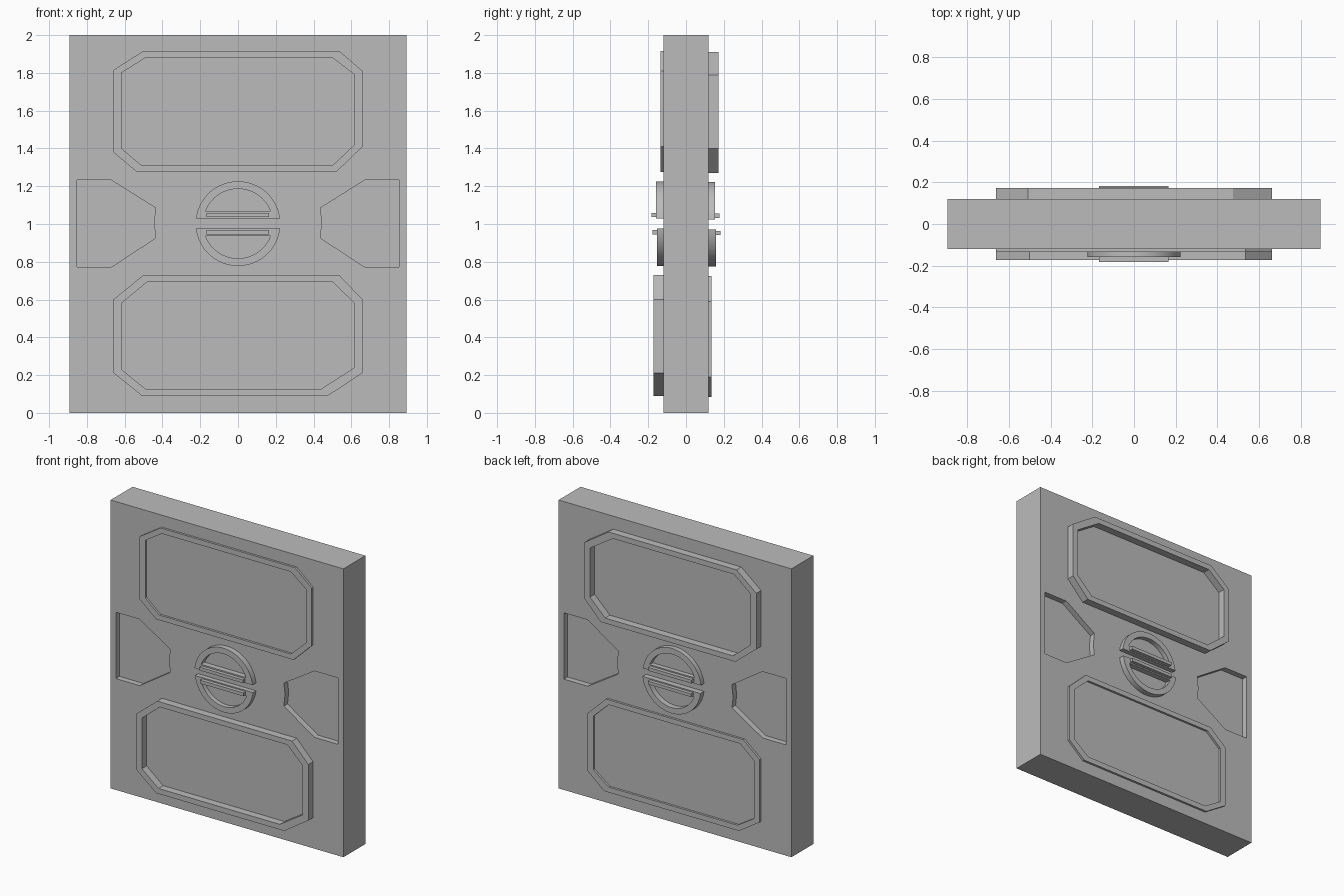
import bpy, bmesh, math

if "Cube" in bpy.data.objects:
    bpy.data.objects.remove(bpy.data.objects["Cube"])

HALF_T = 0.12          # half thickness of the slab
HALF_W = 0.893

gray = bpy.data.materials.new("plain_gray")
gray.diffuse_color = (0.5, 0.5, 0.5, 1)
gray.use_nodes = True
gray.node_tree.nodes["Principled BSDF"].inputs["Base Color"].default_value = gray.diffuse_color


def finish(name, bm):
    """Turn a bmesh into a named gray object."""
    bmesh.ops.recalc_face_normals(bm, faces=bm.faces)
    me = bpy.data.meshes.new(name)
    bm.to_mesh(me)
    bm.free()
    me.materials.append(gray)
    ob = bpy.data.objects.new(name, me)
    bpy.context.collection.objects.link(ob)
    return ob


def place(x, d, z, back):
    """Distance d outward from the mid plane; the back is the front turned over the x axis."""
    return (x, d, 2 - z) if back else (x, -d, z)


def prism(name, pts, d0, d1, back):
    """Solid plate with outline pts (x, z)."""
    bm = bmesh.new()
    a, b = [[bm.verts.new(place(x, d, z, back)) for x, z in pts] for d in (d0, d1)]
    bm.faces.new(a)
    bm.faces.new(b)
    n = len(pts)
    for i in range(n):
        j = (i + 1) % n
        bm.faces.new((a[i], a[j], b[j], b[i]))
    return finish(name, bm)


def ring(name, outer, inner, d1, back):
    """Raised band between two outlines with equal point counts."""
    bm = bmesh.new()
    loops = [[bm.verts.new(place(x, d, z, back)) for x, z in pts]
             for pts, d in ((outer, HALF_T - 0.01), (outer, d1),
                            (inner, d1), (inner, HALF_T - 0.01))]
    n = len(outer)
    for k in range(4):
        p, q = loops[k], loops[(k + 1) % 4]
        for i in range(n):
            j = (i + 1) % n
            bm.faces.new((p[i], p[j], q[j], q[i]))
    return finish(name, bm)


def half_disc(r, flat, up, n=32):
    """D-shaped outline: arc of radius r around z = 1, cut at height offset flat."""
    a0 = math.asin(flat / r)
    s = 1 if up else -1
    return [(r * math.cos(a), 1.002 + s * r * math.sin(a))
            for a in (a0 + (math.pi - 2 * a0) * i / n for i in range(n + 1))]


# Slab
bm = bmesh.new()
bmesh.ops.create_cube(bm, size=1)
for v in bm.verts:
    v.co = (v.co.x * 2 * HALF_W, v.co.y * 2 * HALF_T, v.co.z * 2 + 1)
slab = finish("slab", bm)

# Side pockets cut into both faces
pocket = [(0.853, 1.232), (0.671, 1.232), (0.436, 1.085), (0.445, 1.01),
          (0.436, 0.926), (0.671, 0.772), (0.853, 0.772)]
for back in (False, True):
    for s in (-1, 1):
        cutter = prism("pocket_cutter", [(s * x, z) for x, z in pocket],
                       HALF_T - 0.04, HALF_T + 0.1, back)
        cutter.hide_render = True
        mod = slab.modifiers.new("pocket", 'BOOLEAN')
        mod.operation = 'DIFFERENCE'
        mod.solver = 'EXACT'
        mod.object = cutter
        bpy.context.view_layer.objects.active = slab
        bpy.ops.object.modifier_apply(modifier=mod.name)
        bpy.data.objects.remove(cutter)

# Outlines of the chamfered frames
upper_out = [(-0.66, 1.815), (-0.50, 1.917), (0.535, 1.917), (0.66, 1.81),
             (0.66, 1.41), (0.52, 1.275), (-0.535, 1.275), (-0.66, 1.38)]
upper_in = [(-0.617, 1.80), (-0.49, 1.88), (0.50, 1.88), (0.617, 1.79),
            (0.617, 1.42), (0.50, 1.31), (-0.51, 1.31), (-0.617, 1.40)]
lower_out = [(-0.66, 0.60), (-0.50, 0.73), (0.535, 0.73), (0.66, 0.60),
             (0.66, 0.212), (0.475, 0.09), (-0.508, 0.09), (-0.66, 0.212)]
lower_in = [(-0.617, 0.58), (-0.48, 0.694), (0.50, 0.694), (0.617, 0.58),
            (0.617, 0.24), (0.44, 0.127), (-0.49, 0.127), (-0.617, 0.23)]

for back in (False, True):
    side = "back" if back else "front"
    # Raised frames
    ring(side + "_thin_frame", upper_out, upper_in, 0.135, back)
    ring(side + "_thick_frame", lower_out, lower_in, 0.172, back)
    # Split round emblem: two D-shaped rings, each with a raised grip bar
    for label, up, height, bar_z, bar_d in (
            ("upper", True, 0.159, (1.037, 1.059), 0.183),
            ("lower", False, 0.153, (0.944, 0.967), 0.178)):
        d = ring(f"{side}_{label}_half_ring", half_disc(0.224, 0.027, up),
                 half_disc(0.184, 0.066, up), height, back)
        bpy.ops.object.select_all(action='DESELECT')
        d.select_set(True)
        bpy.context.view_layer.objects.active = d
        bpy.ops.object.shade_smooth_by_angle(angle=math.radians(30))
        z0, z1 = bar_z
        prism(f"{side}_{label}_grip_bar",
              [(-0.167, z0), (0.165, z0), (0.165, z1), (-0.167, z1)],
              HALF_T, bar_d, back)
